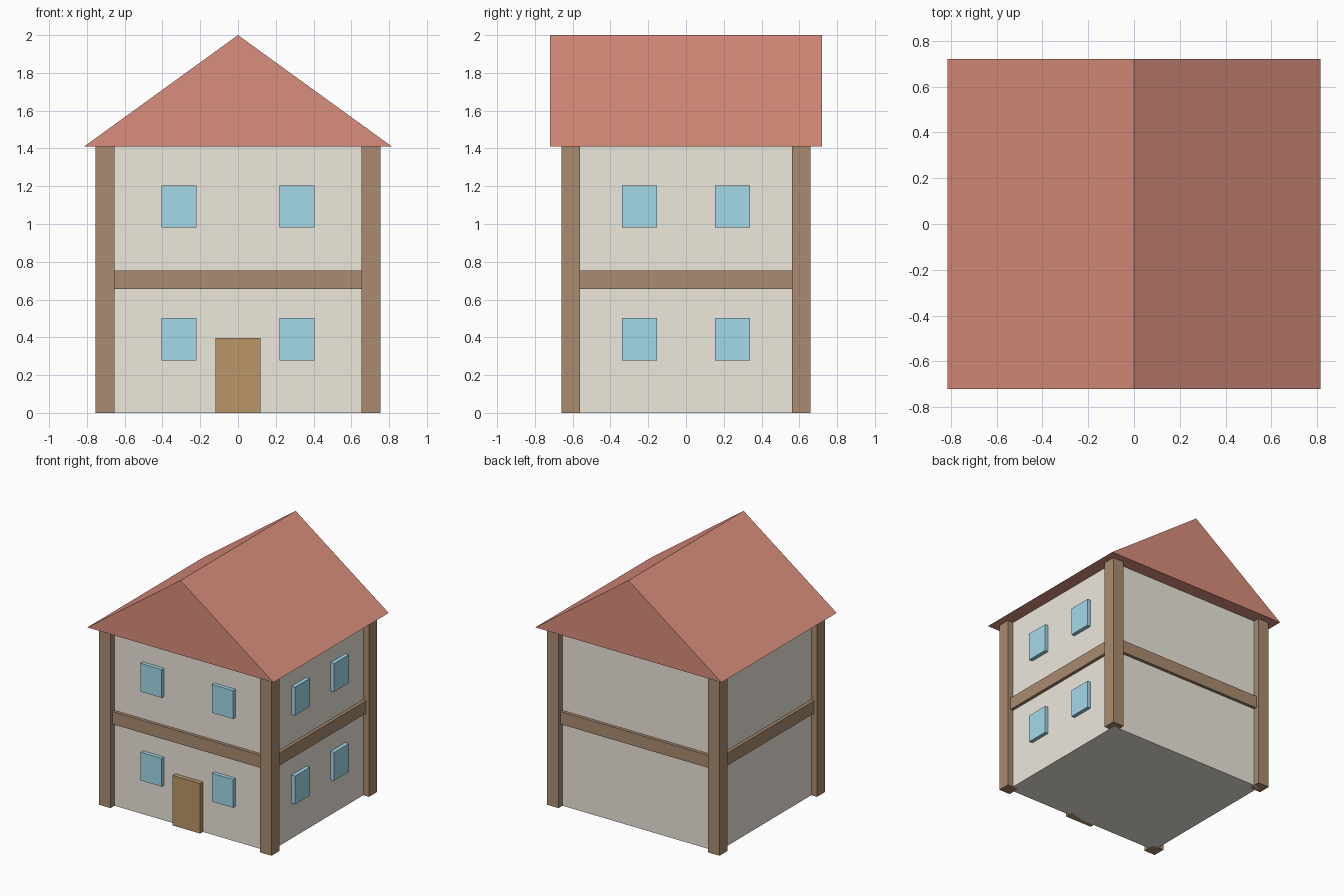
import bpy

if "Cube" in bpy.data.objects:
    bpy.data.objects.remove(bpy.data.objects["Cube"])

HX, HY, H = 0.705, 0.61, 1.41        # wall half sizes and wall height
POST, BEAM_OUT, WIN_OUT, DOOR_OUT = 0.10, 0.025, 0.03, 0.035


def material(name, rgb):
    m = bpy.data.materials.new(name)
    m.diffuse_color = (*rgb, 1)
    m.use_nodes = True
    m.node_tree.nodes["Principled BSDF"].inputs["Base Color"].default_value = m.diffuse_color
    return m


WALL = material("plaster", (0.85, 0.81, 0.72))
WOOD = material("timber", (0.40, 0.26, 0.16))
ROOF = material("tile_red", (0.70, 0.27, 0.20))
GLASS = material("glass_blue", (0.37, 0.70, 0.83))
DOOR = material("door_wood", (0.50, 0.31, 0.14))


def mesh(name, verts, faces, mat):
    me = bpy.data.meshes.new(name)
    me.from_pydata(verts, [], faces)
    me.materials.append(mat)
    ob = bpy.data.objects.new(name, me)
    bpy.context.collection.objects.link(ob)
    return ob


def box(name, centre, size, mat):
    bpy.ops.mesh.primitive_cube_add(size=1, location=centre)
    ob = bpy.context.object
    ob.name, ob.scale = name, size
    bpy.ops.object.transform_apply(location=False, rotation=False, scale=True)
    ob.data.materials.append(mat)
    return ob


# Walls
box("walls", (0, 0, H / 2), (2 * HX, 2 * HY, H), WALL)

# Corner posts, centred on the wall corners
for sx in (-1, 1):
    for sy in (-1, 1):
        box("corner_post", (sx * HX, sy * HY, H / 2), (POST, POST, H), WOOD)

# Floor beams running between the posts on all four sides
for s in (-1, 1):
    box("floor_beam", (0, s * HY, H / 2), (2 * HX - POST, 2 * BEAM_OUT, 0.10), WOOD)
    box("floor_beam", (s * HX, 0, H / 2), (2 * BEAM_OUT, 2 * HY - POST, 0.10), WOOD)

# Windows on the front and right sides, two per storey
for z in (0.39, 1.093):
    for s in (-1, 1):
        box("front_window", (s * 0.312, -HY, z), (0.185, 2 * WIN_OUT, 0.224), GLASS)
        box("side_window", (HX, s * 0.245, z), (2 * WIN_OUT, 0.185, 0.224), GLASS)

# Door
box("door", (0, -HY, 0.198), (0.24, 2 * DOOR_OUT, 0.396), DOOR)

# Gable roof: triangular prism with overhang
RX, RY = 0.815, 0.72
profile = [(-RX, H), (RX, H), (0, 2.0)]
verts = [(x, y, z) for y in (-RY, RY) for x, z in profile]
mesh("roof", verts, [(0, 1, 2), (5, 4, 3), (0, 3, 4, 1), (1, 4, 5, 2), (2, 5, 3, 0)], ROOF)
